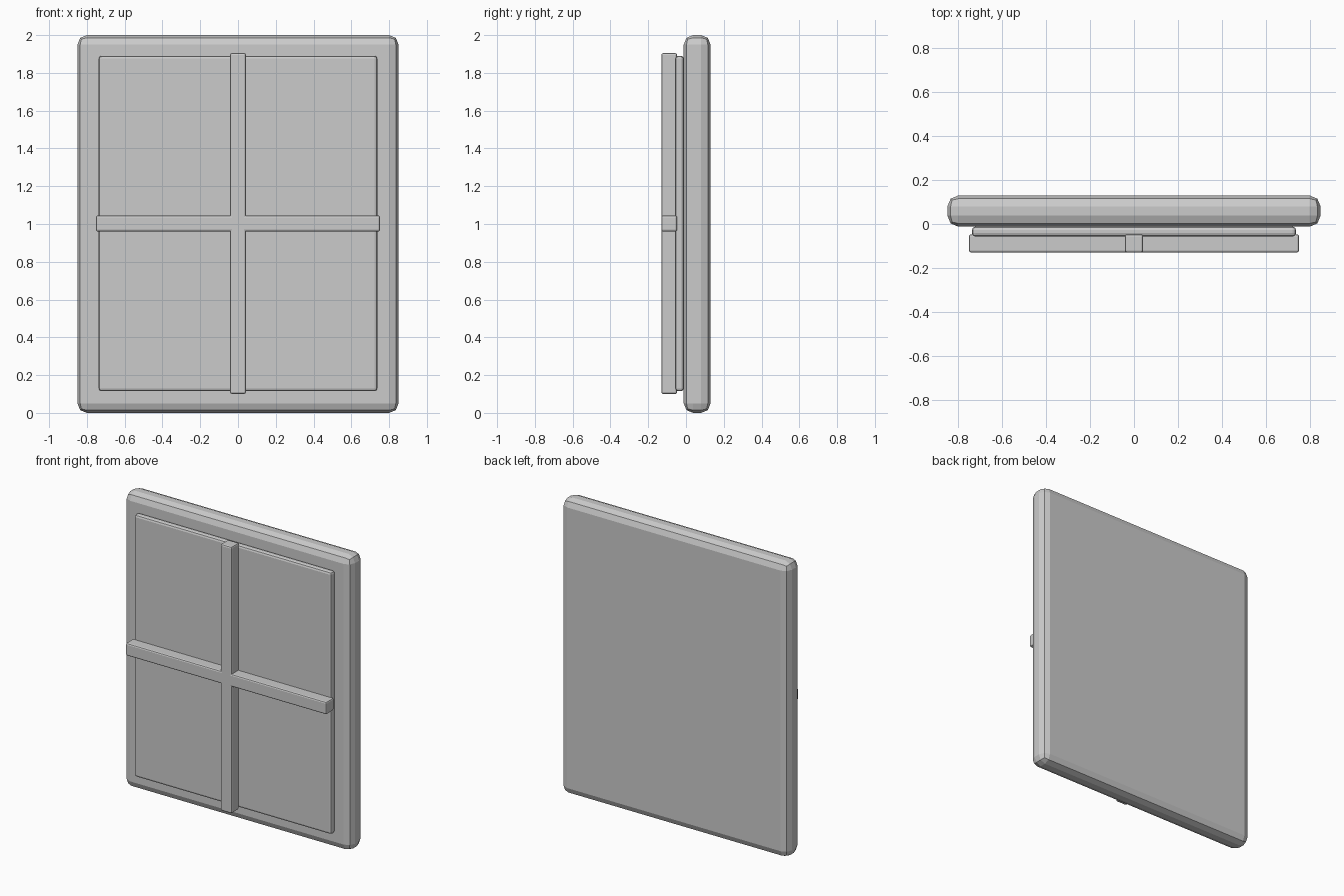
import bpy

if "Cube" in bpy.data.objects:
    bpy.data.objects.remove(bpy.data.objects["Cube"])

grey = bpy.data.materials.new("window grey")
grey.diffuse_color = (0.6, 0.6, 0.6, 1)
grey.use_nodes = True
grey.node_tree.nodes["Principled BSDF"].inputs["Base Color"].default_value = grey.diffuse_color


def rounded_box(name, low, high, bevel, segments):
    """Box between two corners with rounded edges."""
    centre = [(a + b) / 2 for a, b in zip(low, high)]
    bpy.ops.mesh.primitive_cube_add(size=1, location=centre)
    ob = bpy.context.object
    ob.name = name
    ob.scale = [b - a for a, b in zip(low, high)]
    bpy.ops.object.transform_apply(location=False, rotation=False, scale=True)
    mod = ob.modifiers.new("rounded edges", "BEVEL")
    mod.width = bevel
    mod.segments = segments
    mod.limit_method = 'NONE'
    ob.data.materials.append(grey)
    return ob


# Thick backing frame
rounded_box("frame", (-0.85, -0.012, 0), (0.85, 0.13, 2), 0.05, 2)
# Thin raised pane
rounded_box("pane", (-0.738, -0.057, 0.115), (0.738, -0.012, 1.89), 0.015, 2)
# Crossing bars in front of the pane
rounded_box("vertical_bar", (-0.042, -0.13, 0.10), (0.042, -0.047, 1.905), 0.01, 2)
rounded_box("horizontal_bar", (-0.752, -0.13, 0.96), (0.752, -0.047, 1.045), 0.01, 2)
